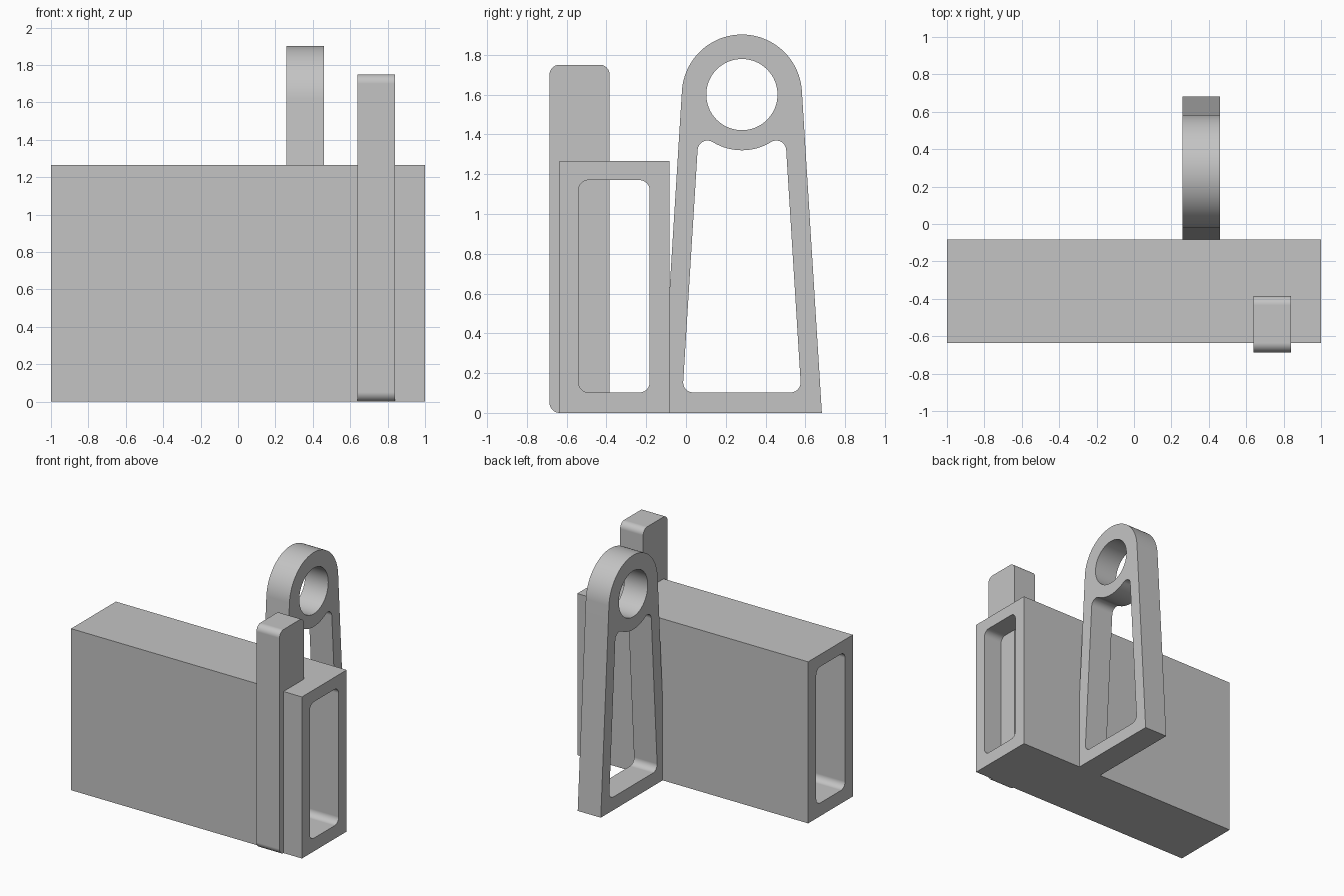
import bpy, bmesh
from math import cos, sin, acos, atan2, hypot, radians, pi

cube = bpy.data.objects.get("Cube")
if cube:
    bpy.data.objects.remove(cube, do_unlink=True)

grey = bpy.data.materials.new("plain grey")
grey.use_nodes = True
grey.diffuse_color = (0.55, 0.55, 0.55, 1)
grey.node_tree.nodes["Principled BSDF"].inputs["Base Color"].default_value = (0.55, 0.55, 0.55, 1)


def arc(cy, cz, r, start, end, steps=10):
    """Points of an arc in the side plane."""
    angles = [start + (end - start) * i / steps for i in range(steps + 1)]
    return [(cy + r * cos(t), cz + r * sin(t)) for t in angles]


def rectangle(y0, y1, z0, z1, r=0):
    """Rectangle outline, with rounded corners if r is given."""
    if r == 0:
        return [(y0, z0), (y1, z0), (y1, z1), (y0, z1)]
    corners = [(y0 + r, z0 + r), (y1 - r, z0 + r), (y1 - r, z1 - r), (y0 + r, z1 - r)]
    points = []
    for i, (cy, cz) in enumerate(corners):
        points += arc(cy, cz, r, pi + i * pi / 2, pi * 1.5 + i * pi / 2)
    return points


def plate(name, x0, x1, *outlines):
    """Extrude an outline with holes along x."""
    bm = bmesh.new()
    for outline in outlines:
        verts = [bm.verts.new((x0, y, z)) for y, z in outline]
        for a, b in zip(verts, verts[1:] + verts[:1]):
            bm.edges.new((a, b))
    bmesh.ops.triangle_fill(bm, use_beauty=True, use_dissolve=False, edges=bm.edges[:])
    result = bmesh.ops.extrude_face_region(bm, geom=bm.faces[:], use_keep_orig=True)
    moved = [g for g in result["geom"] if isinstance(g, bmesh.types.BMVert)]
    bmesh.ops.translate(bm, vec=(x1 - x0, 0, 0), verts=moved)
    bmesh.ops.recalc_face_normals(bm, faces=bm.faces[:])
    mesh = bpy.data.meshes.new(name)
    bm.to_mesh(mesh)
    bm.free()
    mesh.materials.append(grey)
    obj = bpy.data.objects.new(name, mesh)
    bpy.context.collection.objects.link(obj)
    bpy.ops.object.select_all(action="DESELECT")
    obj.select_set(True)
    bpy.context.view_layer.objects.active = obj
    bpy.ops.object.shade_smooth_by_angle(angle=radians(30))
    obj.modifiers.new("even shading", "WEIGHTED_NORMAL").keep_sharp = True
    return obj


# Hollow box beam, open at both ends
plate("box_beam", -1, 1,
      rectangle(-0.637, -0.083, 0, 1.265),
      rectangle(-0.54, -0.183, 0.103, 1.17, 0.05))

# Upright bar through the front wall of the beam
plate("upright_bar", 0.64, 0.84, rectangle(-0.686, -0.384, 0, 1.75, 0.05))

# Tapered bracket: its sides are tangent to the round head
cy, cz, head, half = 0.281, 1.6, 0.302, 0.402
lean = acos(head / hypot(half, cz)) - atan2(cz, half)
outer = [(cy - half, 0), (cy + half, 0)] + arc(cy, cz, head, lean, pi - lean, 48)
bore = arc(cy, cz, 0.179, 0, 2 * pi, 64)[:-1]

# Bracket window: filleted corners and a top edge concentric with the bore
fillet, rim = 0.05, 0.28
inset = head - 0.097 - fillet
low = 0.103 + fillet
low_y = (inset - sin(lean) * (low - cz)) / cos(lean)
phi = lean - acos(inset / (rim + fillet))
top_y, top_z = (rim + fillet) * cos(phi), cz + (rim + fillet) * sin(phi)
window = (arc(cy - low_y, low, fillet, pi - lean, 1.5 * pi)
          + arc(cy + low_y, low, fillet, 1.5 * pi, 2 * pi + lean)
          + arc(cy + top_y, top_z, fillet, lean, phi + pi, 14)
          + arc(cy, cz, rim, phi, -pi - phi, 20)[1:-1]
          + arc(cy - top_y, top_z, fillet, -phi, pi - lean, 14))
plate("bracket", 0.26, 0.46, outer, bore, window)
